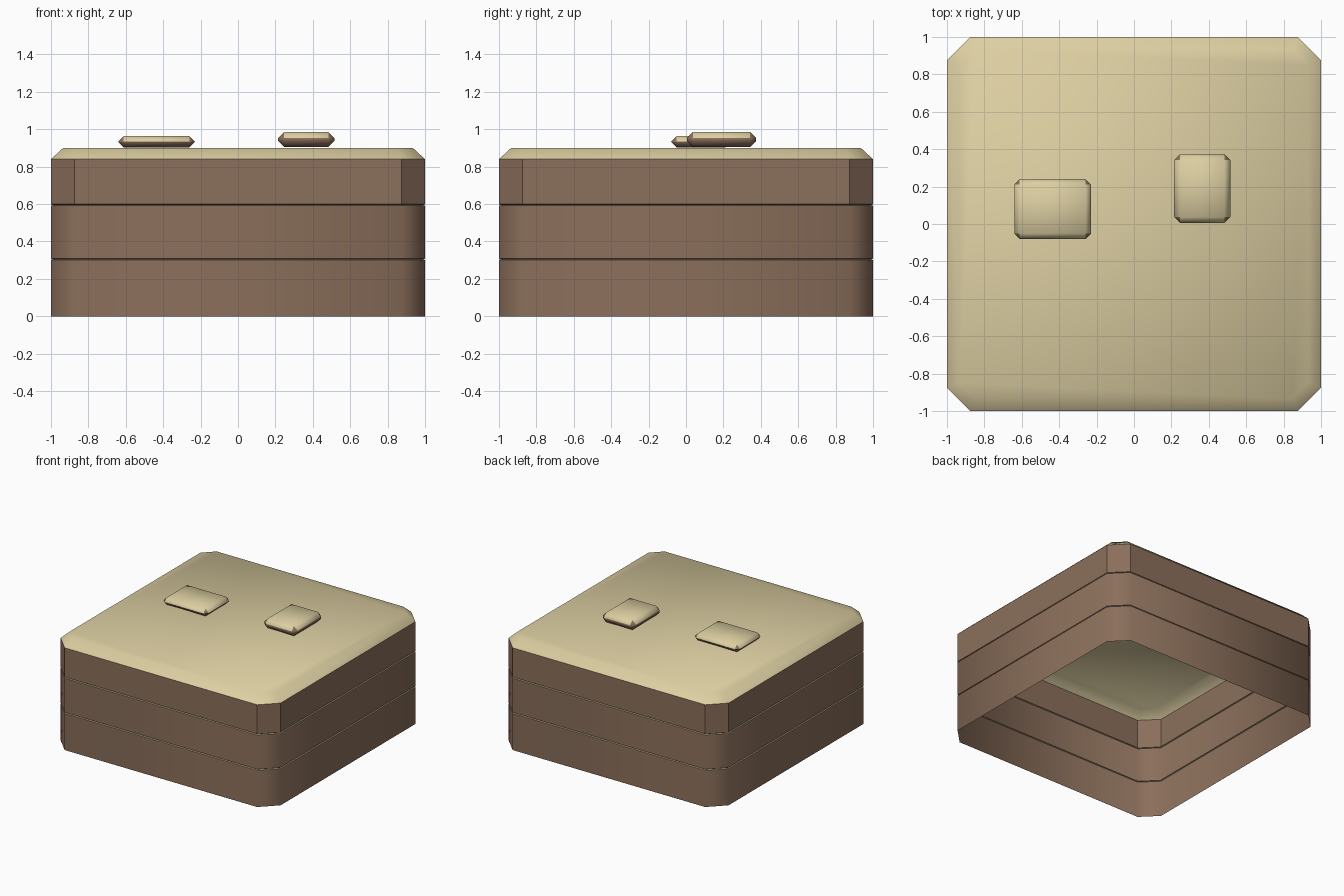
import bpy
import bmesh
import math

cube = bpy.data.objects.get("Cube")
if cube:
    bpy.data.objects.remove(cube, do_unlink=True)


def make_material(name, rgb):
    mat = bpy.data.materials.new(name)
    mat.use_nodes = True
    colour = (*rgb, 1.0)
    mat.diffuse_color = colour
    mat.node_tree.nodes["Principled BSDF"].inputs["Base Color"].default_value = colour
    return mat


brown = make_material("earth brown", (0.26, 0.16, 0.105))
sand = make_material("pale sand", (0.72, 0.62, 0.36))


def finish(name, bm, smooth=True):
    """Colour upward faces sand and all others brown, then shade."""
    bm.normal_update()
    for face in bm.faces:
        face.material_index = 1 if face.normal.z > 0.65 else 0
    mesh = bpy.data.meshes.new(name)
    bm.to_mesh(mesh)
    bm.free()
    mesh.materials.append(brown)
    mesh.materials.append(sand)
    obj = bpy.data.objects.new(name, mesh)
    bpy.context.collection.objects.link(obj)
    if smooth:
        bpy.ops.object.select_all(action="DESELECT")
        obj.select_set(True)
        bpy.context.view_layer.objects.active = obj
        bpy.ops.object.shade_smooth_by_angle(angle=math.radians(50))
    return obj


def octagon_ring(bm, half, z):
    """Square outline with cut corners, counter-clockwise from above."""
    c = half - 0.125 + (1 - half) * 0.586
    corner = [(half, -c), (half, c)]
    points = []
    for quarter in range(4):
        for x, y in corner:
            points.append((x, y))
        corner = [(-y, x) for x, y in corner]
    return [bm.verts.new((x, y, z)) for x, y in points]


def shell(name, profile, capped=False, smooth=True):
    """Open skin through cut-corner rings given as (half width, height)."""
    bm = bmesh.new()
    rings = [octagon_ring(bm, half, z) for half, z in profile]
    for low, high in zip(rings, rings[1:]):
        for i in range(8):
            j = (i + 1) % 8
            bm.faces.new((low[i], low[j], high[j], high[i]))
    if capped:
        bm.faces.new(rings[-1])
    return finish(name, bm, smooth)


# Stacked walls, each with a thin ledge running into the seam above
shell("lower_layer", [(1, 0), (1, 0.302), (0.99, 0.304), (1, 0.31)])
shell("middle_layer", [(1, 0.31), (1, 0.592), (0.99, 0.594), (1, 0.6)])
shell("top_layer", [(1, 0.6), (1, 0.84)], smooth=False)

# Sloped sand lid
shell("lid", [(1, 0.84), (0.935, 0.9)], capped=True)


def pebble(name, low, high, chamfer):
    """Chamfered slab between two opposite corners."""
    bm = bmesh.new()
    bmesh.ops.create_cube(bm, size=1)
    for v in bm.verts:
        v.co = [(a + b) / 2 + t * (b - a) for a, b, t in zip(low, high, v.co)]
    bmesh.ops.bevel(bm, geom=bm.edges[:], offset=chamfer, segments=1,
                    affect="EDGES", profile=0.5)
    return finish(name, bm)


# Two flat stones lying on the lid
pebble("right_stone", (-0.64, -0.08, 0.903), (-0.23, 0.24, 0.963), 0.029)
pebble("left_stone", (0.215, 0.005, 0.905), (0.515, 0.375, 0.986), 0.032)
